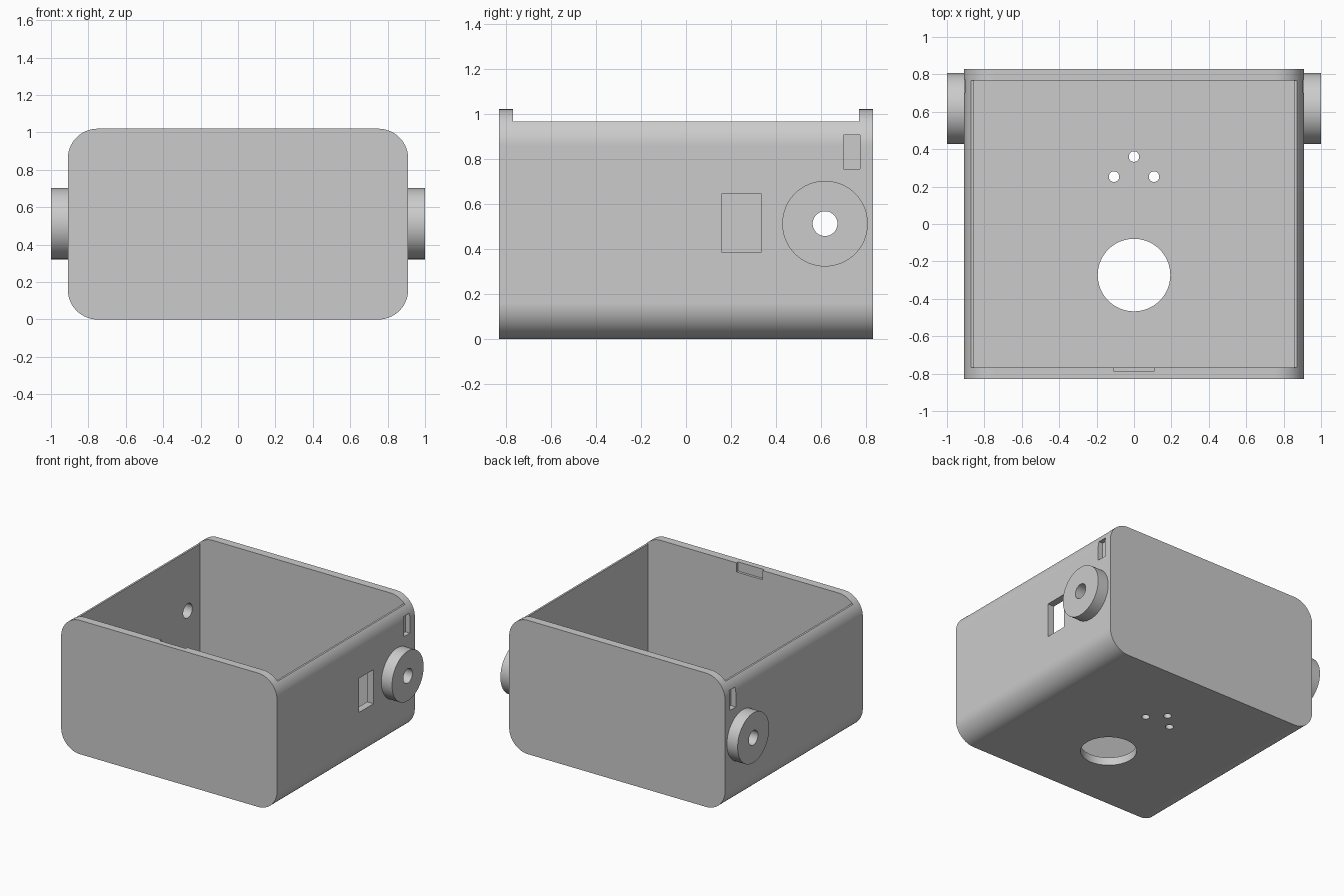
import bpy, bmesh, math
from mathutils import Vector

if "Cube" in bpy.data.objects:
    bpy.data.objects.remove(bpy.data.objects["Cube"])

W, D, H, R = 0.91, 0.83, 1.02, 0.16   # half width, half depth, height, edge radius


def box(name, lo, hi):
    lo, hi = Vector(lo), Vector(hi)
    bpy.ops.mesh.primitive_cube_add(size=1, location=(lo + hi) / 2)
    ob = bpy.context.object
    ob.name = name
    ob.scale = hi - lo
    bpy.ops.object.transform_apply(location=False, rotation=False, scale=True)
    return ob


def cylinder(name, centre, radius, depth, along_x=False, sides=64):
    rot = (0, math.pi / 2, 0) if along_x else (0, 0, 0)
    bpy.ops.mesh.primitive_cylinder_add(vertices=sides, radius=radius, depth=depth,
                                        location=centre, rotation=rot)
    ob = bpy.context.object
    ob.name = name
    return ob


def cut(target, cutter):
    cutter.hide_render = True
    bpy.context.view_layer.objects.active = target
    mod = target.modifiers.new("cut", 'BOOLEAN')
    mod.operation = 'DIFFERENCE'
    mod.solver = 'EXACT'
    mod.object = cutter
    bpy.ops.object.modifier_apply(modifier=mod.name)
    bpy.data.objects.remove(cutter, do_unlink=True)


def smooth(ob):
    bpy.ops.object.select_all(action='DESELECT')
    ob.select_set(True)
    bpy.context.view_layer.objects.active = ob
    bpy.ops.object.shade_smooth_by_angle(angle=math.radians(30))
    mod = ob.modifiers.new("flat_faces", 'WEIGHTED_NORMAL')
    mod.keep_sharp = True


# Shell: rounded rectangle profile extruded front to back
bm = bmesh.new()
profile = []
for cx, cz, start in ((W - R, H - R, 0), (R - W, H - R, 90), (R - W, R, 180), (W - R, R, 270)):
    for i in range(21):
        a = math.radians(start + 90 * i / 20)
        profile.append(bm.verts.new((cx + R * math.cos(a), -D, cz + R * math.sin(a))))
face = bm.faces.new(profile)
new = bmesh.ops.extrude_face_region(bm, geom=[face])["geom"]
bmesh.ops.translate(bm, vec=(0, 2 * D, 0), verts=[g for g in new if isinstance(g, bmesh.types.BMVert)])
bmesh.ops.recalc_face_normals(bm, faces=bm.faces)
mesh = bpy.data.meshes.new("case_body")
bm.to_mesh(mesh)
bm.free()
body = bpy.data.objects.new("case_body", mesh)
bpy.context.collection.objects.link(body)

# Lid recess across the full width, then the main cavity
cut(body, box("lid_recess", (-1.2, -0.767, 0.965), (1.2, 0.767, 1.3)))
cut(body, box("cavity", (-0.856, -0.767, 0.06), (0.856, 0.767, 1.2)))

# Finger notch inside the front wall
cut(body, box("finger_notch", (-0.11, -0.786, 0.95), (0.11, -0.7, 1.2)))

# Window through the right wall
cut(body, box("side_window", (0.8, 0.16, 0.385), (1.1, 0.333, 0.645)))

# Floor openings: one large, three small
for x, y, r in ((0, -0.273, 0.194), (0, 0.36, 0.028), (-0.107, 0.253, 0.028), (0.107, 0.253, 0.028)):
    cut(body, cylinder("floor_hole", (x, y, 0), r, 0.4))

# Shallow strap slots, and hubs with an axle bore, on both sides
for side, label in ((1, "right"), (-1, "left")):
    xs = sorted((side * 0.87, side * 1.1))
    cut(body, box("slot", (xs[0], 0.70, 0.755), (xs[1], 0.772, 0.905)))
    bore = (side * 0.9, 0.617, 0.512)
    cut(body, cylinder("bore", bore, 0.055, 0.4, True))
    hub = cylinder(label + "_hub", (side * 0.95, 0.617, 0.512), 0.19, 0.1, True)
    cut(hub, cylinder("bore", bore, 0.055, 0.4, True))
    smooth(hub)

smooth(body)
